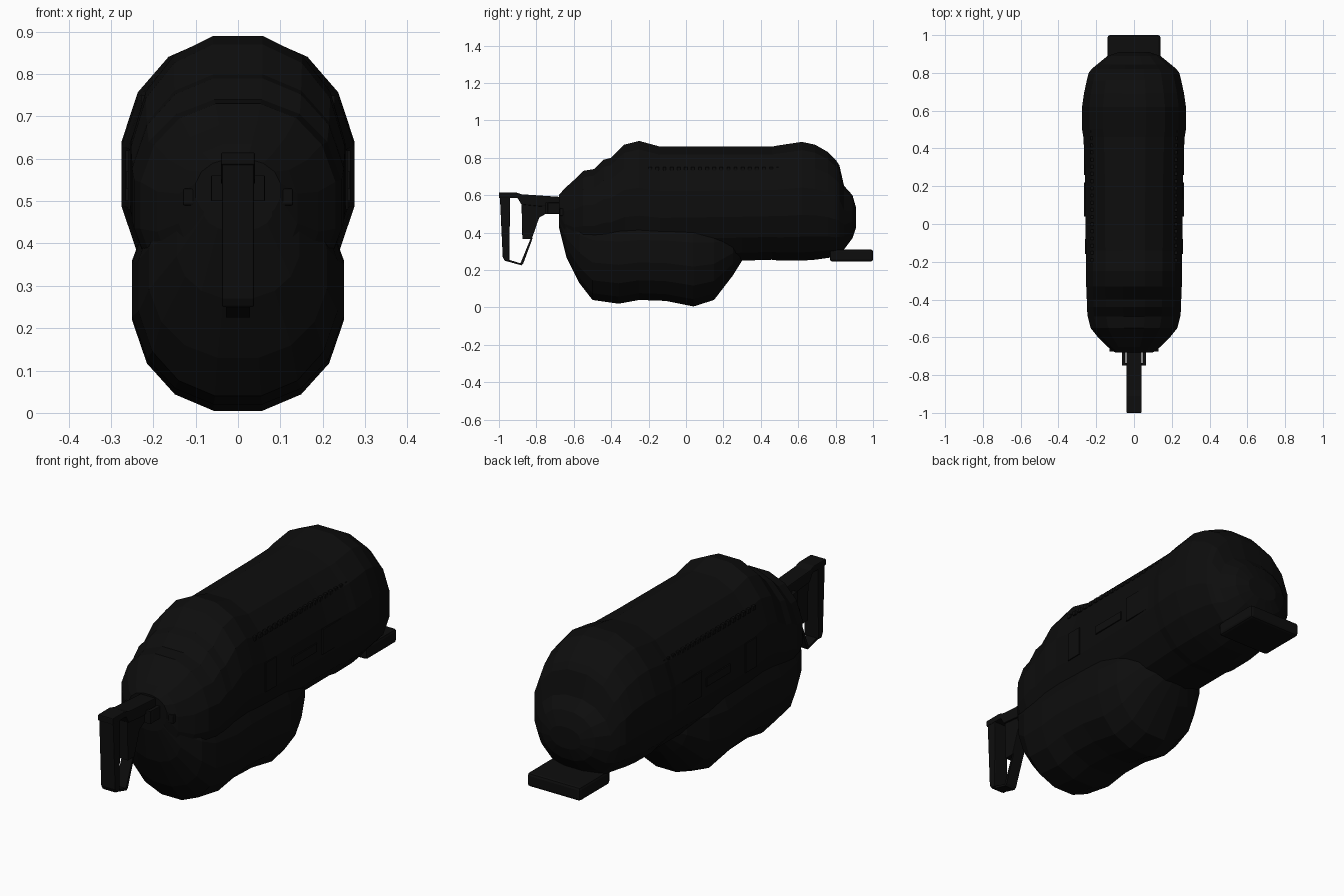
import bpy, bmesh, math

cube = bpy.data.objects.get("Cube")
if cube:
    bpy.data.objects.remove(cube, do_unlink=True)

black = bpy.data.materials.new("matte_black")
black.use_nodes = True
COLOUR = (0.004, 0.004, 0.004, 1)
black.diffuse_color = COLOUR
black.node_tree.nodes["Principled BSDF"].inputs["Base Color"].default_value = COLOUR


def finish(name, bm, bevel=0):
    bmesh.ops.recalc_face_normals(bm, faces=bm.faces)
    mesh = bpy.data.meshes.new(name)
    bm.to_mesh(mesh)
    bm.free()
    mesh.materials.append(black)
    obj = bpy.data.objects.new(name, mesh)
    bpy.context.scene.collection.objects.link(obj)
    if bevel:
        mod = obj.modifiers.new("bevel", "BEVEL")
        mod.width = bevel
        mod.segments = 2
    return obj


def loft(name, stations, sides=16, power=2.2):
    """Skin superellipse rings given as (y, bottom, top, half width)."""
    bm = bmesh.new()
    e = 2 / power
    step = 2 * math.pi / sides
    peak = math.cos(step / 2) ** e
    rings = []
    for y, low, high, half in stations:
        ring = []
        for i in range(sides):
            c, s = math.cos((i + .5) * step), math.sin((i + .5) * step)
            x = half * math.copysign(abs(c) ** e, c) / peak
            z = (low + high) / 2 + (high - low) / 2 * math.copysign(abs(s) ** e, s) / peak
            ring.append(bm.verts.new((x, y, z)))
        rings.append(ring)
    for a, b in zip(rings, rings[1:]):
        for i in range(sides):
            j = (i + 1) % sides
            bm.faces.new((a[i], a[j], b[j], b[i]))
    bm.faces.new(rings[0])
    bm.faces.new(rings[-1])
    return finish(name, bm)


def side_profile(name, points, half, x=0, bevel=0):
    """Extrude a (y, z) outline across x."""
    bm = bmesh.new()
    a = [bm.verts.new((x - half, y, z)) for y, z in points]
    b = [bm.verts.new((x + half, y, z)) for y, z in points]
    bm.faces.new(a)
    bm.faces.new(b)
    for i in range(len(a)):
        j = (i + 1) % len(a)
        bm.faces.new((a[i], a[j], b[j], b[i]))
    return finish(name, bm, bevel)


def block(name, x, y, z, half, bevel=0):
    return side_profile(name, [(y[0], z[0]), (y[1], z[0]), (y[1], z[1]), (y[0], z[1])],
                        half, x, bevel)


# Long faceted upper hull
loft("upper_hull", [
    (-.68, .45, .60, .10), (-.65, .33, .635, .14), (-.60, .27, .68, .19),
    (-.55, .25, .73, .23), (-.49, .245, .74, .245), (-.44, .24, .79, .25),
    (-.40, .24, .80, .25), (-.33, .24, .87, .253), (-.25, .24, .89, .253),
    (-.14, .24, .86, .255), (.30, .25, .86, .26), (.46, .255, .86, .268),
    (.50, .25, .867, .275), (.62, .25, .885, .275), (.69, .255, .87, .265),
    (.76, .265, .83, .25), (.80, .27, .79, .24), (.82, .28, .76, .225),
    (.845, .31, .65, .195), (.89, .37, .60, .14), (.91, .43, .53, .08)])

# Bulging belly beneath the front half
loft("belly", [
    (-.68, .43, .52, .08), (-.64, .27, .53, .145), (-.57, .13, .55, .21),
    (-.50, .04, .56, .235), (-.36, .02, .56, .25), (-.25, .04, .56, .25),
    (-.11, .035, .56, .25), (.04, .005, .56, .25), (.15, .04, .54, .23),
    (.25, .17, .48, .18), (.30, .25, .42, .11)])

# Flat plate under the rear end
block("rear_plate", 0, (.77, 1), (.245, .31), .14, .012)

# Open shoulder stock at the front
side_profile("stock_top", [(-1, .585), (-.9, .585), (-.88, .55), (-.78, .54), (-.66, .55),
                           (-.66, .59), (-.88, .605), (-.91, .615), (-1, .615)], .04, 0, .004)
side_profile("stock_butt", [(-.995, .59), (-.94, .59), (-.945, .25), (-.97, .25),
                            (-.98, .27)], .038, 0, .004)
side_profile("stock_web", [(-.88, .58), (-.875, .365), (-.825, .365), (-.785, .48),
                           (-.75, .50), (-.75, .57)], .032, 0, .003)
side_profile("stock_lower_strut", [(-.97, .262), (-.97, .25), (-.88, .225), (-.87, .235),
                                   (-.82, .37), (-.828, .375), (-.885, .236)], .028)
block("stock_lower_rod", 0, (-.80, -.62), (.50, .525), .028, .004)
for name, side in (("right", -1), ("left", 1)):
    block("stock_fork_" + name, side * .055, (-.74, -.64), (.50, .56), .009, .003)
    block("fork_foot_" + name, side * .045, (-.75, -.735), (.50, .56), .018)
    block("front_lug_" + name, side * .11, (-.675, -.62), (.49, .53), .02, .004)

    # Shallow side panels and a toothed strip above them
    block("ejection_panel_" + name, side * .257, (.04, .22), (.53, .57), .007)
    block("receiver_panel_" + name, side * .255, (-.16, -.08), (.48, .62), .005)
    block("rear_panel_" + name, side * .262, (.26, .42), (.50, .62), .004)
    for i in range(20):
        y = -.2 + i * .038
        block("rail_tooth_%s_%d" % (name, i), side * .222, (y, y + .018), (.73, .75), .007)
